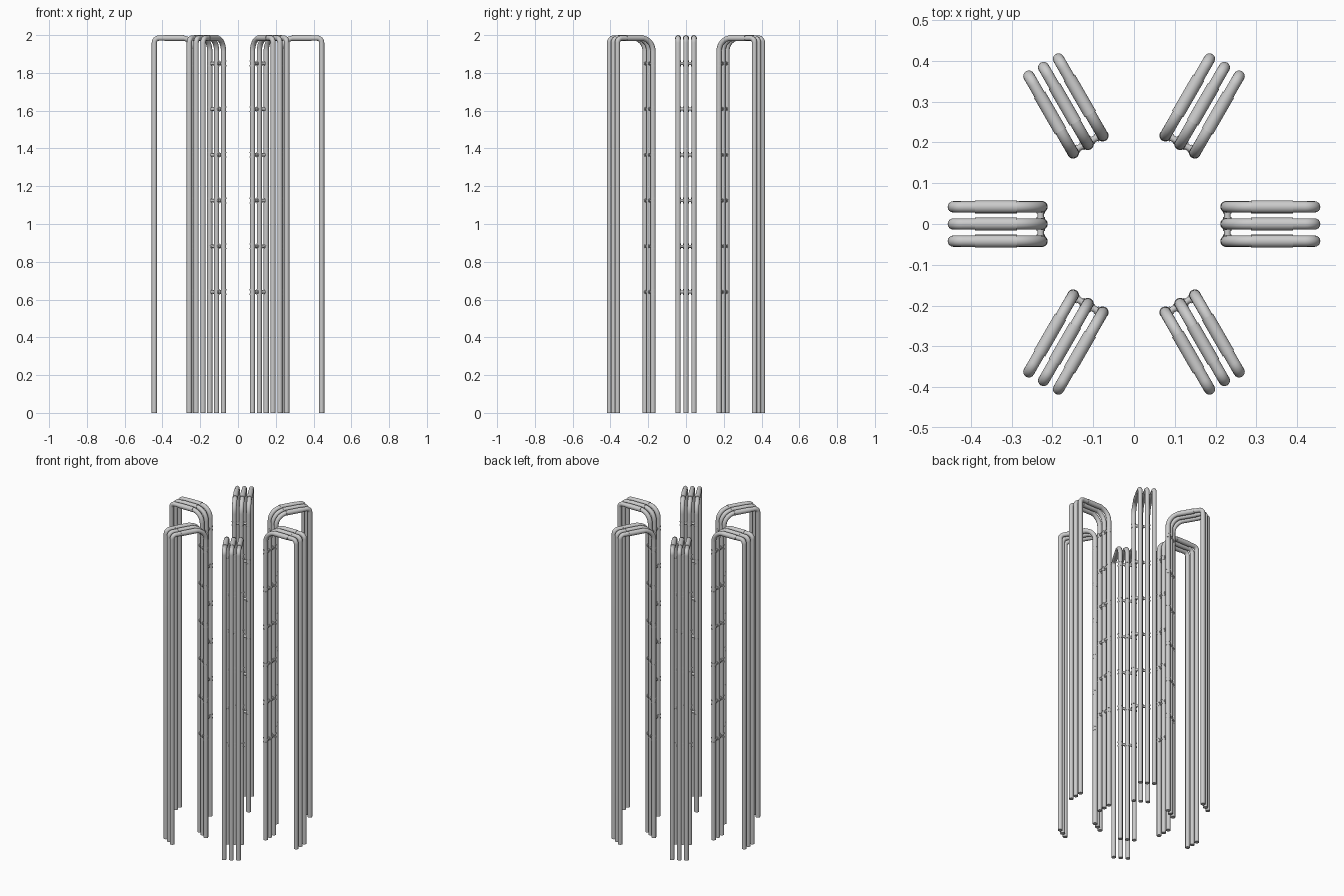
import bpy, bmesh, math
from mathutils import Matrix, Vector

cube = bpy.data.objects.get("Cube")
if cube:
    bpy.data.objects.remove(cube)

steel = bpy.data.materials.new("light grey metal")
steel.use_nodes = True
grey = (0.6, 0.6, 0.6, 1)
steel.diffuse_color = grey
steel.node_tree.nodes["Principled BSDF"].inputs["Base Color"].default_value = grey

INNER, OUTER, SPACING = 0.226, 0.443, 0.042
TUBE, SLEEVE, TOP = 0.0138, 0.0158, 1.984
SIDES = 16
RUNG_HEIGHTS = [0.64 + 0.242 * i for i in range(6)]


def finish(name, bm):
    """Turn a bmesh into smooth shaded mesh data with sharp rims."""
    bmesh.ops.recalc_face_normals(bm, faces=bm.faces)
    for face in bm.faces:
        face.smooth = len(face.verts) == 4
    for edge in bm.edges:
        edge.smooth = edge.calc_face_angle(0) < math.radians(40)
    mesh = bpy.data.meshes.new(name)
    bm.to_mesh(mesh)
    bm.free()
    mesh.materials.append(steel)
    return mesh


def sweep(bm, path, radii):
    """Sweep a round section along a path lying in the xz plane."""
    rings = []
    for i, point in enumerate(path):
        tangent = (path[min(i + 1, len(path) - 1)] - path[max(i - 1, 0)]).normalized()
        side = Vector((0, 1, 0))
        normal = tangent.cross(side)
        ring = []
        for k in range(SIDES):
            a = math.tau * k / SIDES
            ring.append(bm.verts.new(point + radii[i] * (normal * math.cos(a) + side * math.sin(a))))
        rings.append(ring)
    for a, b in zip(rings, rings[1:]):
        for k in range(SIDES):
            n = (k + 1) % SIDES
            bm.faces.new((a[k], a[n], b[n], b[k]))
    bm.faces.new(rings[0])
    bm.faces.new(rings[-1])


def cylinder(bm, centre, radius, length, axis="Z"):
    turn = Matrix.Rotation(math.pi / 2, 4, "X") if axis == "Y" else Matrix()
    bmesh.ops.create_cone(bm, cap_ends=True, segments=SIDES, radius1=radius, radius2=radius,
                          depth=length, matrix=Matrix.Translation(centre) @ turn)


def bend(cx, radius, start, end, steps=8):
    """Points on a quarter turn below the top bar."""
    return [Vector((cx + radius * math.cos(a), 0, TOP - radius + radius * math.sin(a)))
            for a in (start + (end - start) * i / steps for i in range(steps + 1))]


# Hooked pipe: inner leg, wide bend, top bar, tight bend, outer leg
bm = bmesh.new()
path = [Vector((INNER, 0, 0))]
path += bend(INNER + 0.07, 0.07, math.pi, math.pi / 2)
path += bend(OUTER - 0.024, 0.024, math.pi / 2, 0)
path.append(Vector((OUTER, 0, 0)))
sweep(bm, path, [TUBE] * len(path))
# Slightly thicker sleeve around the top bar
sleeve = [Vector((x, 0, TOP)) for x in (0.287, 0.39)]
sweep(bm, sleeve, [SLEEVE] * 2)
pipe_mesh = finish("pipe", bm)

# Rungs tying the three inner legs, with a small collar at every joint
bm = bmesh.new()
for z in RUNG_HEIGHTS:
    cylinder(bm, (INNER + 0.003, 0, z), 0.008, SPACING * 2, "Y")
    for y in (-SPACING, 0, SPACING):
        for dz in (-0.012, 0.012):
            cylinder(bm, (INNER, y, z + dz), TUBE + 0.0008, 0.006)
    for y in (-SPACING, SPACING):
        for offset in (0.35, 0.65):
            cylinder(bm, (INNER + 0.003, y * offset, z), 0.0105, 0.004, "Y")
rung_mesh = finish("rungs", bm)


def place(name, mesh, angle, offset=0):
    obj = bpy.data.objects.new(name, mesh)
    obj.matrix_world = Matrix.Rotation(angle, 4, "Z") @ Matrix.Translation((0, offset, 0))
    bpy.context.collection.objects.link(obj)


# Six groups of three pipes in a circle
for g in range(6):
    angle = math.tau * g / 6
    place(f"rungs_{g + 1}", rung_mesh, angle)
    for i, offset in enumerate((-SPACING, 0, SPACING)):
        place(f"pipe_{g + 1}_{i + 1}", pipe_mesh, angle, offset)
